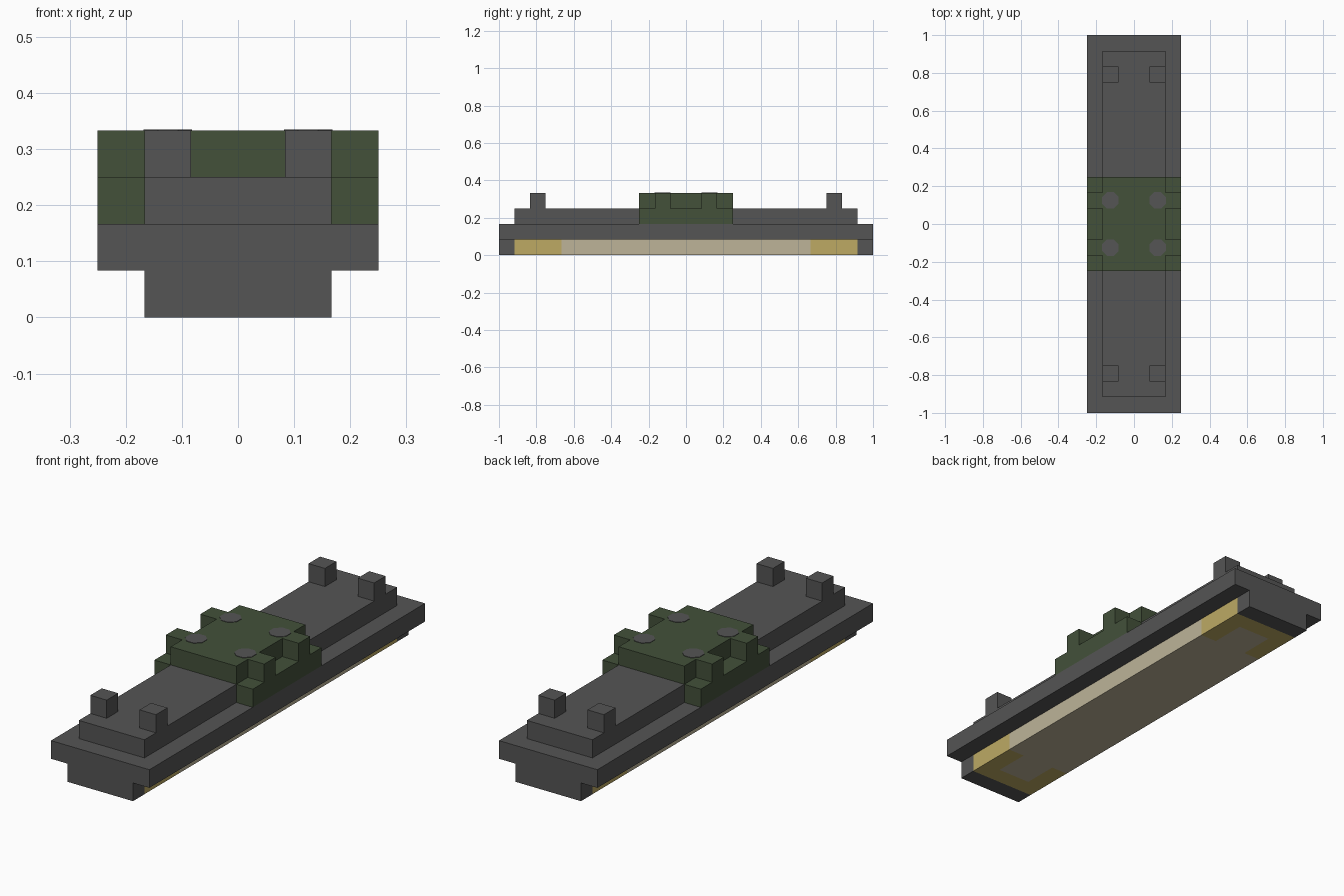
import bpy
import bmesh
from math import pi
from mathutils import Matrix

if "Cube" in bpy.data.objects:
    bpy.data.objects.remove(bpy.data.objects["Cube"], do_unlink=True)

U = 1 / 12  # one block unit


def material(name, rgb):
    m = bpy.data.materials.new(name)
    m.use_nodes = True
    m.diffuse_color = (*rgb, 1)
    m.node_tree.nodes["Principled BSDF"].inputs["Base Color"].default_value = (*rgb, 1)
    return m


GREY = material("dark grey", (0.09, 0.09, 0.09))
GREEN = material("olive green", (0.056, 0.082, 0.042))
BEIGE = material("beige", (0.51, 0.455, 0.315))
GOLD = material("gold", (0.51, 0.402, 0.127))


def finish(name, bm, *mats):
    mesh = bpy.data.meshes.new(name)
    bm.to_mesh(mesh)
    bm.free()
    for m in mats:
        mesh.materials.append(m)
    obj = bpy.data.objects.new(name, mesh)
    bpy.context.collection.objects.link(obj)
    return obj


def box_mesh(x, y, z):
    """Box between (low, high) pairs given in block units."""
    bm = bmesh.new()
    bmesh.ops.create_cube(bm, size=U)
    for v in bm.verts:
        for i, (lo, hi) in enumerate((x, y, z)):
            v.co[i] = (hi if v.co[i] > 0 else lo) * U
    return bm


def box(name, x, y, z, mat):
    return finish(name, box_mesh(x, y, z), mat)


def span(side, lo, hi):
    return tuple(sorted((side * lo, side * hi)))


# Stepped body
box("wide_slab", (-3, 3), (-12, 12), (1, 2), GREY)
box("upper_deck", (-2, 2), (-11, 11), (2, 3), GREY)

# Light panel below, with gold U-shaped ends
bm = box_mesh((-2, 2), (-11, 11), (0, 1))
for axis, cuts in ((0, (-1, 1)), (1, (-10, -8, 8, 10))):
    for c in cuts:
        co, no = [0, 0, 0], [0, 0, 0]
        co[axis], no[axis] = c * U, 1
        bmesh.ops.bisect_plane(bm, geom=bm.verts[:] + bm.edges[:] + bm.faces[:],
                               plane_co=co, plane_no=no)
for f in bm.faces:
    p = f.calc_center_median() / U
    f.material_index = int(abs(p.y) > 8 and (abs(p.x) > 1 or abs(p.y) > 10))
finish("light_panel", bm, BEIGE, GOLD)

# End caps of the panel and corner posts
for sy, end in ((-1, "front"), (1, "back")):
    box(f"{end}_end_cap", (-2, 2), span(sy, 11, 12), (0, 1), GREY)
    for sx, side in ((-1, "right"), (1, "left")):
        box(f"{end}_{side}_post", span(sx, 1, 2), span(sy, 9, 10), (3, 4), GREY)

# Green central mount: top block, side sills and tabs
box("mount_top", (-2, 2), (-3, 3), (3, 4), GREEN)
for sx, side in ((-1, "right"), (1, "left")):
    box(f"{side}_mount_sill", span(sx, 2, 3), (-3, 3), (2, 3), GREEN)
    for sy, end in ((-1, "front"), (1, "back")):
        box(f"{end}_{side}_mount_tab", span(sx, 2, 3), span(sy, 1, 2), (3, 4), GREEN)
        # Bolt heads on the top
        bm = bmesh.new()
        place = Matrix.Translation((sx * 1.5 * U, sy * 1.5 * U, 4 * U))
        bmesh.ops.create_cone(bm, cap_ends=True, segments=8, radius1=0.047, radius2=0.047,
                              depth=0.004, matrix=place @ Matrix.Rotation(pi / 8, 4, "Z"))
        finish(f"{end}_{side}_bolt", bm, GREY)
